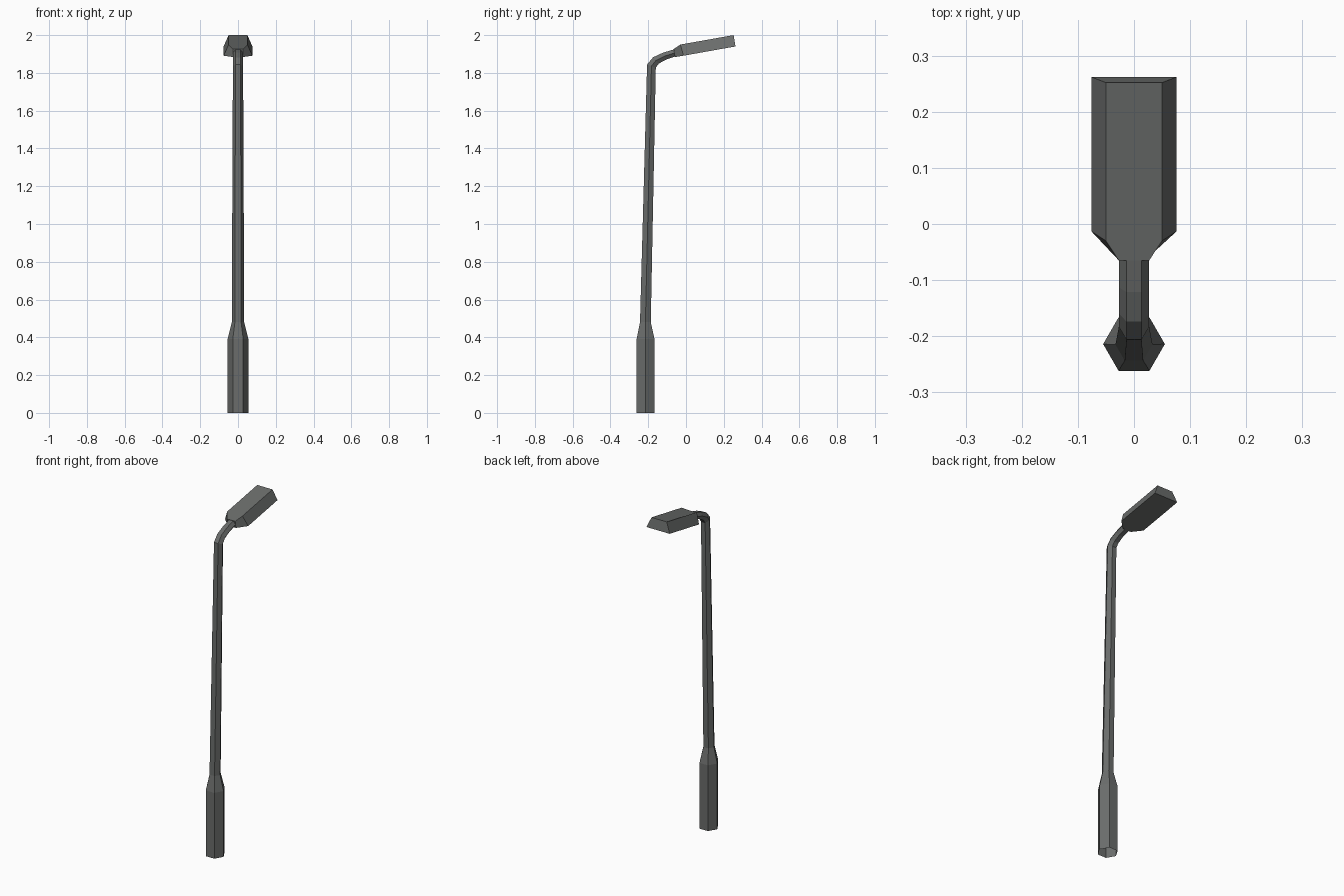
import bpy, bmesh, math

if "Cube" in bpy.data.objects:
    bpy.data.objects.remove(bpy.data.objects["Cube"])

metal = bpy.data.materials.new("dark_grey_metal")
metal.diffuse_color = (0.145, 0.152, 0.148, 1)
metal.use_nodes = True
metal.node_tree.nodes["Principled BSDF"].inputs["Base Color"].default_value = metal.diffuse_color


def make(name, bm):
    bmesh.ops.recalc_face_normals(bm, faces=bm.faces)
    me = bpy.data.meshes.new(name)
    bm.to_mesh(me)
    bm.free()
    me.materials.append(metal)
    ob = bpy.data.objects.new(name, me)
    bpy.context.collection.objects.link(ob)
    return ob


# Hexagonal pole with thick foot and curved arm, open at the bottom
# each ring: y, z, radius across x, half depth, tilt from vertical (degrees)
rings = [
    (-0.214, 0.000, 0.055, 0.0476, 0),
    (-0.214, 0.390, 0.055, 0.0476, 0),
    (-0.215, 0.480, 0.033, 0.0285, 0),
    (-0.183, 1.836, 0.027, 0.0245, 20),
    (-0.159, 1.866, 0.027, 0.0225, 48),
    (-0.113, 1.889, 0.027, 0.0200, 66),
    (-0.055, 1.907, 0.027, 0.0190, 76),
]
bm = bmesh.new()
loops = []
for y, z, rx, d, tilt in rings:
    t = math.radians(tilt)
    loop = []
    for k in range(6):
        a = math.radians(60 * k)
        u = rx * math.cos(a)
        v = d * math.sin(a) / math.sin(math.radians(60))
        loop.append(bm.verts.new((u, y - v * math.cos(t), z + v * math.sin(t))))
    loops.append(loop)
for a, b in zip(loops, loops[1:]):
    for k in range(6):
        j = (k + 1) % 6
        bm.faces.new((a[k], a[j], b[j], b[k]))
make("pole", bm)

# Lamp head: tilted tapered box narrowing to the arm
bottom = [(0.027, -0.058, 1.884), (0.076, -0.013, 1.891), (0.076, 0.262, 1.940)]
top = [(0.027, -0.065, 1.926), (0.050, -0.030, 1.950), (0.050, 0.252, 2.000)]
bm = bmesh.new()


def outline(half):
    pts = half + [(-x, y, z) for x, y, z in reversed(half)]
    return [bm.verts.new(p) for p in pts]


lo, hi = outline(bottom), outline(top)
for k in range(6):
    j = (k + 1) % 6
    bm.faces.new((lo[k], lo[j], hi[j], hi[k]))
bm.faces.new(lo)
bm.faces.new(hi)
make("lamp_head", bm)
